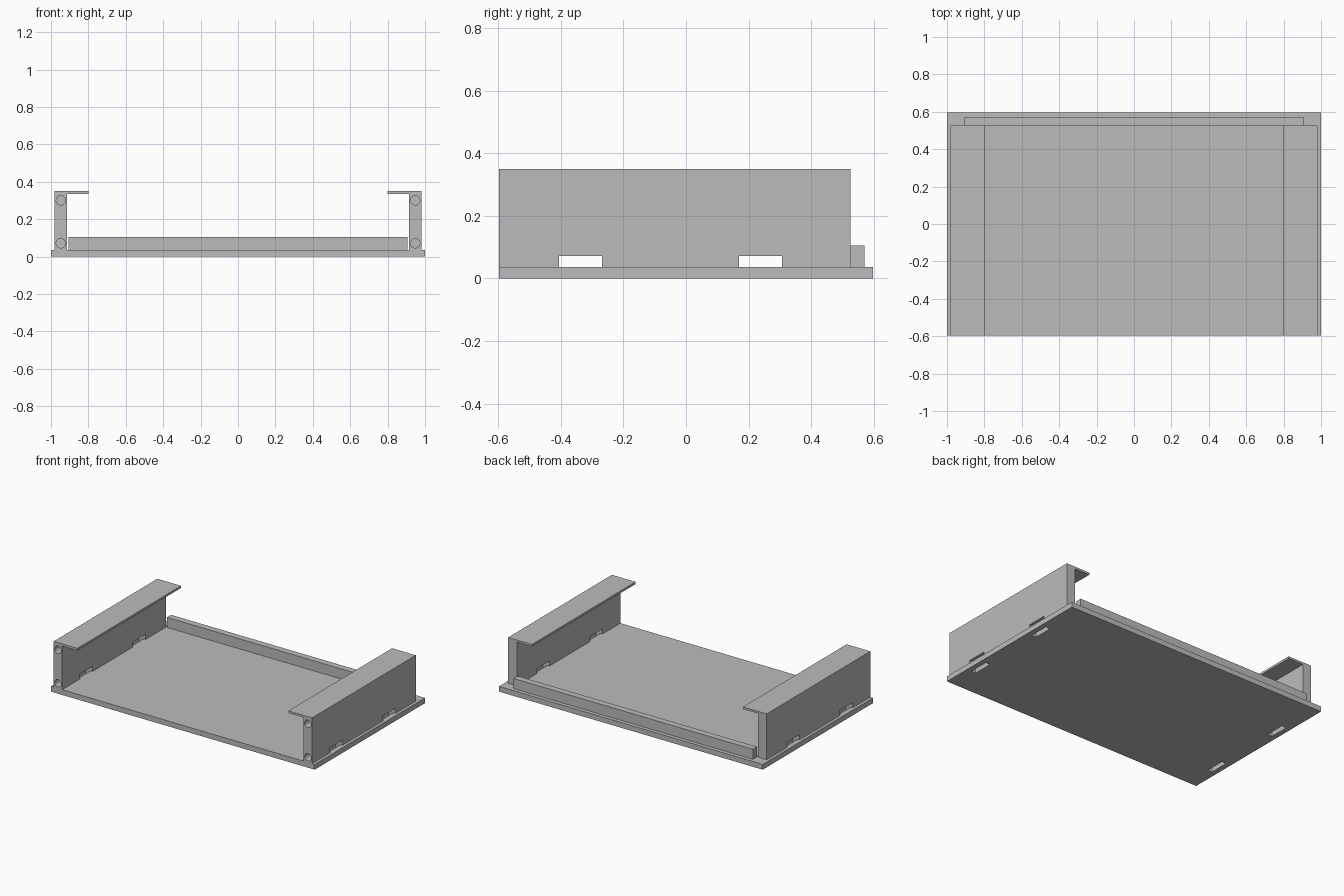
import bpy
import bmesh
from math import radians
from mathutils import Matrix, Vector

cube = bpy.data.objects.get("Cube")
if cube:
    bpy.data.objects.remove(cube, do_unlink=True)

# Main dimensions
HALF_Y = 0.597
BASE_TOP = 0.036
WALL_TOP = 0.35
WALL_IN, WALL_OUT = 0.915, 0.98
WALL_BACK = 0.526
WALL_MID = (WALL_IN + WALL_OUT) / 2
NOTCHES = ((-0.405, -0.268), (0.17, 0.306))

grey = bpy.data.materials.new("plain grey")
grey.use_nodes = True
grey.diffuse_color = (0.5, 0.5, 0.5, 1)
grey.node_tree.nodes["Principled BSDF"].inputs["Base Color"].default_value = (0.5, 0.5, 0.5, 1)


def add_box(bm, lo, hi):
    lo, hi = Vector(lo), Vector(hi)
    place = Matrix.Translation((lo + hi) / 2) @ Matrix.Diagonal((*(hi - lo), 1))
    bmesh.ops.create_cube(bm, size=1, matrix=place)


def finish(bm, name):
    bmesh.ops.recalc_face_normals(bm, faces=bm.faces)
    mesh = bpy.data.meshes.new(name)
    bm.to_mesh(mesh)
    bm.free()
    mesh.materials.append(grey)
    obj = bpy.data.objects.new(name, mesh)
    bpy.context.collection.objects.link(obj)
    return obj


def carve(obj, cutter):
    """Cut the shape out of the object for good, then drop the cutter."""
    cutter.hide_render = True
    mod = obj.modifiers.new("cut", 'BOOLEAN')
    mod.operation = 'DIFFERENCE'
    mod.solver = 'EXACT'
    mod.object = cutter
    bpy.ops.object.select_all(action='DESELECT')
    bpy.context.view_layer.objects.active = obj
    obj.select_set(True)
    bpy.ops.object.modifier_apply(modifier=mod.name)
    bpy.data.objects.remove(cutter, do_unlink=True)
    bpy.ops.object.shade_smooth_by_angle(angle=radians(30))


# Base plate with narrow slots under the wall notches
bm = bmesh.new()
add_box(bm, (-1, -HALF_Y, 0), (1, HALF_Y, BASE_TOP))
base = finish(bm, "base_plate")
bm = bmesh.new()
for side in (-1, 1):
    for y0, y1 in NOTCHES:
        add_box(bm, (side * WALL_MID - 0.017, y0, -0.1),
                (side * WALL_MID + 0.017, y1, 0.1))
carve(base, finish(bm, "slot_cutter"))

# Rail along the back edge
bm = bmesh.new()
add_box(bm, (-0.907, WALL_BACK, BASE_TOP), (0.907, 0.571, 0.105))
finish(bm, "back_rail")

# Side walls with an inward top flange, notches and blind screw holes
PROFILE = ((WALL_IN, BASE_TOP), (WALL_OUT, BASE_TOP), (WALL_OUT, WALL_TOP),
           (0.8, WALL_TOP), (0.8, 0.335), (WALL_IN, 0.335))
for side, label in ((1, "left"), (-1, "right")):
    bm = bmesh.new()
    face = bm.faces.new([bm.verts.new((side * x, -HALF_Y, z)) for x, z in PROFILE])
    ext = bmesh.ops.extrude_face_region(bm, geom=[face])
    moved = [v for v in ext["geom"] if isinstance(v, bmesh.types.BMVert)]
    bmesh.ops.translate(bm, verts=moved, vec=(0, WALL_BACK + HALF_Y, 0))
    wall = finish(bm, label + "_side_wall")

    bm = bmesh.new()
    for y0, y1 in NOTCHES:
        add_box(bm, (side * WALL_MID - 0.1, y0, 0), (side * WALL_MID + 0.1, y1, 0.071))
    for z in (0.071, 0.3):
        place = Matrix.Translation((side * WALL_MID, -HALF_Y, z)) @ Matrix.Rotation(radians(90), 4, 'X')
        bmesh.ops.create_cone(bm, cap_ends=True, segments=32, radius1=0.025,
                              radius2=0.025, depth=0.2, matrix=place)
    carve(wall, finish(bm, "wall_cutter"))
